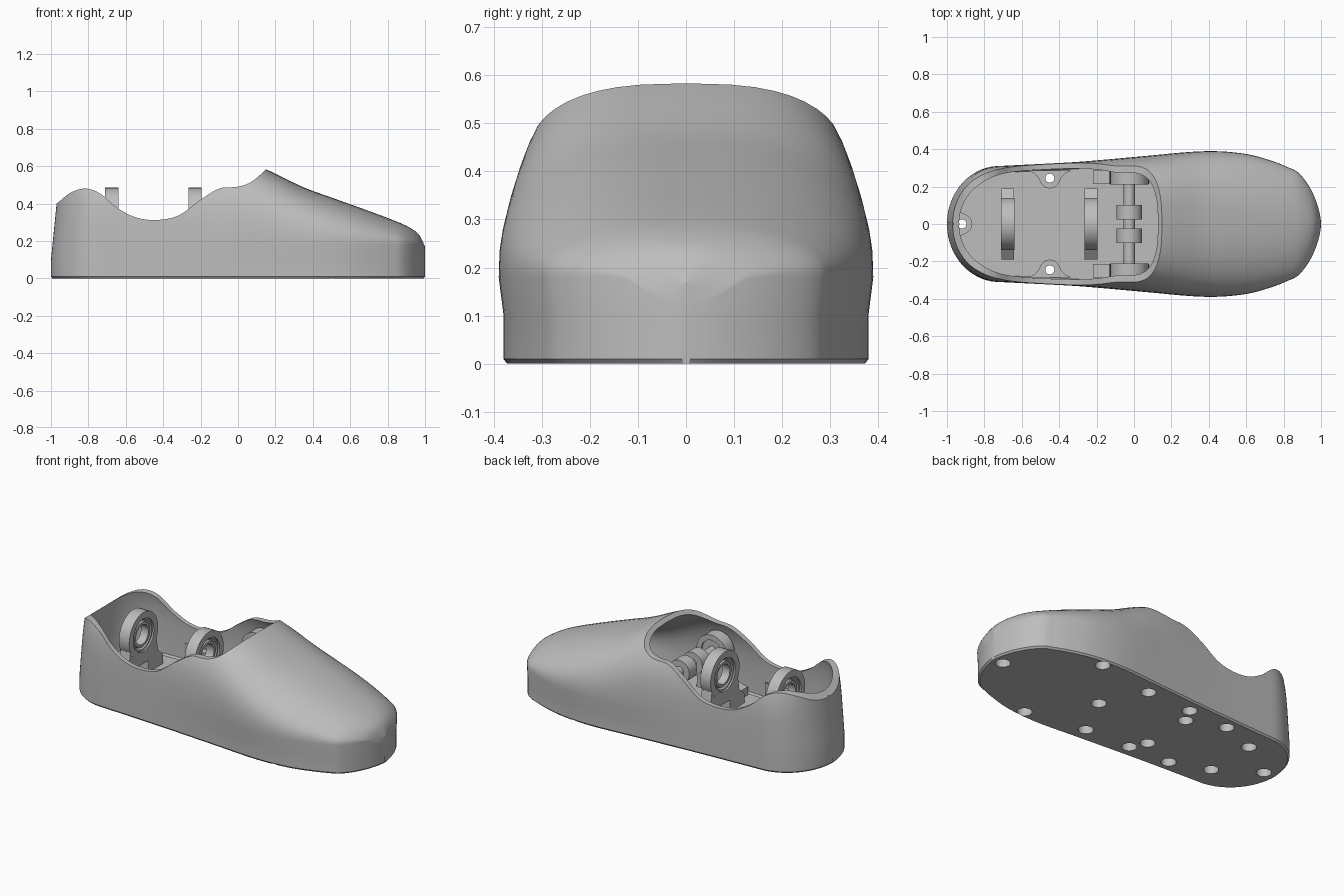
import bpy, bmesh, math
from mathutils import Matrix, Vector

if "Cube" in bpy.data.objects:
    bpy.data.objects.remove(bpy.data.objects["Cube"])

grey = bpy.data.materials.new("plain_grey")
grey.use_nodes = True
grey.diffuse_color = (0.51, 0.51, 0.51, 1)
grey.node_tree.nodes["Principled BSDF"].inputs["Base Color"].default_value = (0.51, 0.51, 0.51, 1)

FLOOR = 0.10


# ---------- helpers ----------
def finish(bm, name, smooth=True):
    bmesh.ops.recalc_face_normals(bm, faces=bm.faces)
    mesh = bpy.data.meshes.new(name)
    bm.to_mesh(mesh)
    bm.free()
    mesh.materials.append(grey)
    ob = bpy.data.objects.new(name, mesh)
    bpy.context.collection.objects.link(ob)
    if smooth:
        shade(ob)
    return ob


def activate(ob):
    bpy.ops.object.select_all(action='DESELECT')
    ob.select_set(True)
    bpy.context.view_layer.objects.active = ob


def shade(ob):
    activate(ob)
    bpy.ops.object.shade_smooth_by_angle(angle=math.radians(32))


def cut(ob, cutter):
    mod = ob.modifiers.new("cut", 'BOOLEAN')
    mod.operation = 'DIFFERENCE'
    mod.solver = 'EXACT'
    mod.object = cutter
    activate(ob)
    bpy.ops.object.modifier_apply(modifier=mod.name)
    bpy.data.objects.remove(cutter)


def curve(pts, x):
    """Smooth interpolation through (x, value) points."""
    def slope(i):
        a, b = pts[max(i - 1, 0)], pts[min(i + 1, len(pts) - 1)]
        return (b[1] - a[1]) / (b[0] - a[0])
    i = 0
    while i < len(pts) - 2 and x > pts[i + 1][0]:
        i += 1
    (x0, v0), (x1, v1) = pts[i], pts[i + 1]
    d = x1 - x0
    t = min(max((x - x0) / d, 0), 1)
    return ((1 + 2 * t) * (1 - t) ** 2 * v0 + t * (1 - t) ** 2 * d * slope(i)
            + t * t * (3 - 2 * t) * v1 + t * t * (t - 1) * d * slope(i + 1))


def prism(name, pts, place, depth):
    """Extrude a 2D outline; place(a, b, d) gives the 3D point."""
    bm = bmesh.new()
    rows = [[bm.verts.new(place(a, b, d)) for a, b in pts] for d in (-depth, depth)]
    bm.faces.new(rows[0])
    bm.faces.new(rows[1])
    n = len(pts)
    for i in range(n):
        j = (i + 1) % n
        bm.faces.new((rows[0][i], rows[0][j], rows[1][j], rows[1][i]))
    return finish(bm, name, False)


def ring(name, profile, centre, axis, seg=40):
    """Revolve a closed (radius, offset) loop around an axis."""
    turn = Vector((0, 0, 1)).rotation_difference(Vector(axis)).to_matrix().to_4x4()
    m = Matrix.Translation(centre) @ turn
    bm = bmesh.new()
    loops = []
    for k in range(seg):
        a = 2 * math.pi * k / seg
        loops.append([bm.verts.new(m @ Vector((r * math.cos(a), r * math.sin(a), h))) for r, h in profile])
    n = len(profile)
    for k in range(seg):
        p, q = loops[k], loops[(k + 1) % seg]
        for i in range(n):
            j = (i + 1) % n
            bm.faces.new((p[i], p[j], q[j], q[i]))
    return finish(bm, name)


def tube(inner, outer, half):
    return [(inner, -half), (outer, -half), (outer, half), (inner, half)]


def pegs(name, spots, radius, bottom, top):
    bm = bmesh.new()
    for x, y in spots:
        bmesh.ops.create_cone(bm, cap_ends=True, segments=24, radius1=radius, radius2=radius,
                              depth=top - bottom, matrix=Matrix.Translation((x, y, (top + bottom) / 2)))
    return finish(bm, name, False)


# ---------- shoe shape ----------
SIDE = [(-0.72, 0.31), (-0.3, 0.332), (0.1, 0.36), (0.4, 0.38), (0.6, 0.365), (0.75, 0.325), (0.85, 0.285)]
TOP = [(-1, 0.66), (-0.3, 0.66), (0, 0.64), (0.15, 0.583), (0.35, 0.487), (0.5, 0.432),
       (0.7, 0.36), (0.85, 0.303), (0.92, 0.27), (0.97, 0.23), (1, 0.17)]
COLLAR = [(-1.1, 0.33), (-0.97, 0.40), (-0.9, 0.455), (-0.82, 0.48), (-0.74, 0.455), (-0.65, 0.38),
          (-0.55, 0.327), (-0.44, 0.312), (-0.32, 0.335), (-0.2, 0.42), (-0.1, 0.48),
          (0, 0.49), (0.07, 0.515), (0.15, 0.583), (0.22, 0.66)]
SQUARENESS = [(-1, 3.5), (-0.4, 3.1), (0, 3.1), (0.15, 3.15), (0.6, 2.6), (1, 2.6)]


def half_width(x):
    if x < -0.72:
        w = 0.31 * max(0, 1 - ((x + 0.72) / 0.28) ** 2) ** 0.5
    elif x > 0.85:
        w = 0.285 * max(0, 1 - ((x - 0.85) / 0.15) ** 1.4) ** 0.6
    else:
        w = curve(SIDE, x)
    return max(w, 0.008)


def shoe_body(name, scale_x=1, scale_y=1, drop=0, base=0, stations=80, arc=14):
    bm = bmesh.new()
    rows = []
    for i in range(stations + 1):
        x = -math.cos(math.pi * i / stations)
        w, h = half_width(x) * scale_y, curve(TOP, x) - drop
        power = curve(SQUARENESS, x)
        bulge = 1 + 0.025 * min(max((x + 0.3) / 0.5, 0), 1)
        spring = min(0.18, h - 0.05)
        half = [(w - min(0.008, 0.2 * w), base), (w, base + 0.01), (w, min(0.105, spring - 0.005))]
        for k in range(arc + 1):
            t = math.pi / 2 * k / arc
            across = math.cos(t) ** (2 / power) if k < arc else 0
            # crowned top: the sides sit a little lower than the middle
            rise = math.sin(t) ** (2 / power) * (h - spring - 0.035 * across ** 2)
            half.append((w * bulge * across, spring + rise))
        section = half + [(-y, z) for y, z in half[-2::-1]]
        # the heel leans forward as it rises, the sole edge is chamfered
        lean = 0.1 * min(max((-x - 0.7) / 0.3, 0), 1)
        rows.append([bm.verts.new((x * (scale_x - 0.007 * (z == base)) + lean * max(0, z - 0.1), y, z))
                     for y, z in section])
    n = len(rows[0])
    for p, q in zip(rows, rows[1:]):
        for i in range(n):
            j = (i + 1) % n
            bm.faces.new((p[i], p[j], q[j], q[i]))
    bm.faces.new(rows[0])
    bm.faces.new(rows[-1])
    return finish(bm, name, False)


shoe = shoe_body("shoe_shell")
cut(shoe, shoe_body("cavity", 0.968, 0.915, 0.028, FLOOR))
xs = [-1.1 + 1.32 * i / 90 for i in range(91)]
outline = [(x, curve(COLLAR, x)) for x in xs] + [(0.22, 1), (-1.1, 1)]
cut(shoe, prism("collar_cut", outline, lambda a, b, d: (a, d, b), 0.6))

# screw holes in the sole: blind sockets, three of them going right through
bosses = [(-0.92, 0), (-0.45, 0.245), (-0.45, -0.245)]
sockets = bosses + [(0.93, 0), (0.25, 0)]
for s in (1, -1):
    sockets += [(x, s * y) for x, y in ((0.5, 0.33), (0.12, 0.265), (-0.18, 0.255), (-0.23, 0.16), (-0.68, 0.16))]
cut(shoe, pegs("sockets", sockets, 0.042, -0.1, 0.05))
cut(shoe, pegs("through_holes", bosses, 0.024, -0.1, FLOOR + 0.02))
shade(shoe)

# hollow screw bosses flaring into the wall
flare = [(0, 0.056), (0.028, 0.048), (0.048, 0.026), (0.062, -0.005), (0.085, -0.027), (0.115, -0.04)]
flare += [(-a, b) for a, b in flare[:0:-1]]
for i, ((x, y), (nx, ny)) in enumerate(zip(bosses, ((1, 0), (0, -1), (0, 1)))):
    boss = prism(f"screw_boss_{i + 1}", flare,
                 lambda a, b, d: (x + b * nx + a * ny, y + b * ny - a * nx, 0.15 + d), 0.06)
    cut(boss, pegs("boss_hole", [(x, y)], 0.024, 0, 0.4))
    shade(boss)

# ---------- two upright bearing stands ----------
leg = [(0, 0.235), (0.06, 0.252), (0.125, 0.29), (0.14, 0.2), (0.19, 0.16), (0.19, 0.09), (0.05, 0.09), (0.05, 0.17)]
stand = leg + [(-a, b) for a, b in leg[:0:-1]]
for label, x in (("heel", -0.675), ("middle", -0.23)):
    prism(label + "_stand", stand, lambda a, b, d: (x + d, a, b), 0.034)
    ring(label + "_bearing_housing", tube(0.1, 0.14, 0.035), (x, 0, 0.345), (1, 0, 0))
    ring(label + "_bearing", [(0.06, -0.025), (0.075, -0.025), (0.08, -0.012), (0.09, -0.025), (0.102, -0.025),
                              (0.102, 0.025), (0.09, 0.025), (0.08, 0.012), (0.075, 0.025), (0.06, 0.025)],
         (x, 0, 0.345), (1, 0, 0))

# ---------- cross axle with rollers and side mounts ----------
AXLE = (-0.025, 0, 0.34)
ring("axle", tube(0.002, 0.03, 0.28), AXLE, (0, 1, 0), 24)
for side, s in (("left", 1), ("right", -1)):
    at = lambda y: (AXLE[0], s * y, AXLE[2])
    ring(side + "_roller", tube(0.028, 0.068, 0.038), at(0.063), (0, 1, 0))
    ring(side + "_mount_housing", tube(0.07, 0.102, 0.038), at(0.25), (0, 1, 0))
    ring(side + "_mount_bearing", tube(0.029, 0.072, 0.026), at(0.25), (0, 1, 0))
    foot = [(-0.22, 0.09), (0.08, 0.09), (0.06, 0.27), (-0.03, 0.25), (-0.11, 0.28), (-0.13, 0.17), (-0.22, 0.15)]
    prism(side + "_mount_foot", foot, lambda a, b, d: (a, s * 0.25 + d, b), 0.036)
